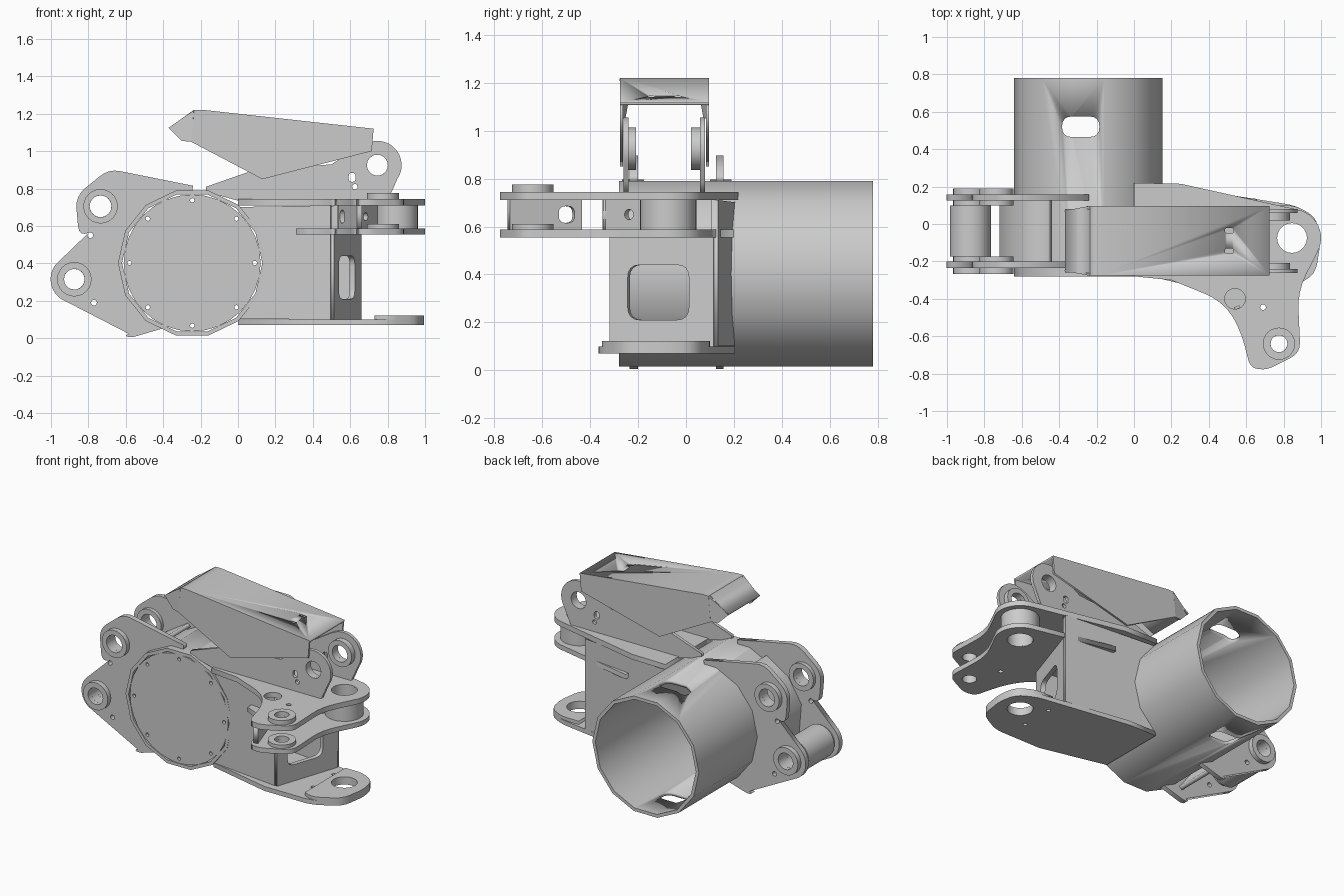
import bpy, bmesh
from math import sin, cos, pi, radians, atan2, hypot
from mathutils import Vector

if "Cube" in bpy.data.objects:
    bpy.data.objects.remove(bpy.data.objects["Cube"])


def arc(x, y, r, a0, a1, n=12):
    return [(x + r * cos(radians(a0 + (a1 - a0) * i / n)),
             y + r * sin(radians(a0 + (a1 - a0) * i / n))) for i in range(n + 1)]


def circ(x, y, r, n=20):
    return arc(x, y, r, 0, 360, n)[:-1]


def rnd(pts):
    """Outline whose corners (x, y, cut) are rounded; cut is optional."""
    out = []
    for i, p in enumerate(pts):
        if len(p) == 2:
            out.append(p)
            continue
        c = Vector(p[:2])
        a = c + (Vector(pts[i - 1][:2]) - c).normalized() * p[2]
        b = c + (Vector(pts[(i + 1) % len(pts)][:2]) - c).normalized() * p[2]
        for k in range(5):
            t = k / 4
            out.append(tuple(a * (1 - t) ** 2 + c * 2 * t * (1 - t) + b * t * t))
    return out


def slot(x, y, w, h, c):
    return rnd([(x - w, y - h, c), (x + w, y - h, c), (x + w, y + h, c), (x - w, y + h, c)])


def plate(name, loops, t, loc=(0, 0, 0), rot=(0, 0, 0)):
    """Flat plate of thickness t; the first loop is the outline, the rest are holes."""
    cu = bpy.data.curves.new(name, 'CURVE')
    cu.dimensions, cu.fill_mode, cu.extrude = '2D', 'BOTH', t / 2
    for loop in loops:
        s = cu.splines.new('POLY')
        s.points.add(len(loop) - 1)
        for p, q in zip(s.points, loop):
            p.co = (q[0], q[1], 0, 1)
        s.use_cyclic_u = True
    ob = bpy.data.objects.new(name, cu)
    bpy.context.collection.objects.link(ob)
    ob.location, ob.rotation_euler = loc, rot
    bpy.ops.object.select_all(action='DESELECT')
    ob.select_set(True)
    bpy.context.view_layer.objects.active = ob
    bpy.ops.object.convert(target='MESH')
    ob = bpy.context.object
    bm = bmesh.new()
    bm.from_mesh(ob.data)
    bmesh.ops.remove_doubles(bm, verts=bm.verts, dist=1e-4)
    bmesh.ops.recalc_face_normals(bm, faces=bm.faces)
    bm.to_mesh(ob.data)
    bm.free()
    return ob


def flat(name, loops, z0, z1):
    return plate(name, loops, z1 - z0, (0, 0, (z0 + z1) / 2))


def upright(name, loops, y0, y1):
    return plate(name, loops, y1 - y0, (0, (y0 + y1) / 2, 0), (pi / 2, 0, 0))


def wall(name, a, b, loops, t=0.03):
    """Upright plate along the plan line a-b, drawn as (distance from a, z)."""
    return plate(name, loops, t, (a[0], a[1], 0), (pi / 2, 0, atan2(b[1] - a[1], b[0] - a[0])))


def ring(fn, name, x, y, ro, ri, lo, hi):
    ob = fn(name, [circ(x, y, ro, 24), circ(x, y, ri, 24)], lo, hi)
    bpy.ops.object.shade_smooth_by_angle(angle=radians(35))
    return ob


def cut(ob, cutter):
    m = ob.modifiers.new('cut', 'BOOLEAN')
    m.operation, m.solver, m.object = 'DIFFERENCE', 'EXACT', cutter
    cutter.hide_render = True
    bpy.context.view_layer.objects.active = ob
    bpy.ops.object.modifier_apply(modifier=m.name)
    bpy.data.objects.remove(cutter)


# Main tube with slots through top and bottom, closed by a bolted disc
TX, TZ = -0.245, 0.402
tube = upright('main_tube', [circ(TX, TZ, 0.397, 14), circ(TX, TZ, 0.375, 14)], -0.28, 0.78)
cut(tube, flat('slot_cutter', [slot(-0.285, 0.52, 0.1, 0.055, 0.054)], -0.2, 1.0))
upright('end_disc', [circ(TX, TZ, 0.366, 32)] +
        [circ(*p, 0.012, 8) for p in circ(TX, TZ, 0.335, 8)], -0.277, -0.255)

# Left bracket: two cheek plates with bosses, folded web and roller
cheek = rnd([(-0.24, 0.815), (-0.69, 0.905, 0.06), (-0.87, 0.76, 0.07), (-0.85, 0.54, 0.06)]) + \
    arc(-0.875, 0.315, 0.127, 140, 235) + rnd([(-0.62, 0.015, 0.04), (-0.57, 0.003, 0.02), (-0.41, 0.05)]) + \
    arc(TX, TZ, 0.383, 245, 90, 14)
PINS = [(-0.735, 0.705, 0.058), (-0.875, 0.315, 0.055)]
for side, y0, y1, b0, b1 in (('back', 0.125, 0.157, 0.1, 0.19), ('front', -0.235, -0.2, -0.268, -0.175)):
    upright('cheek_plate_' + side, [cheek] + [circ(*p) for p in PINS] +
            [circ(-0.79, 0.55, 0.016, 8), circ(-0.77, 0.19, 0.016, 8)], y0, y1)
    for x, z, r in PINS:
        ring(upright, 'cheek_boss_' + side, x, z, 0.092, r, b0, b1)
upright('cheek_web', [[(-0.46, 0.77), (-0.62, 0.67), (-0.72, 0.51), (-0.70, 0.26), (-0.55, 0.07),
                       (-0.53, 0.09), (-0.67, 0.27), (-0.69, 0.50), (-0.60, 0.65), (-0.44, 0.75)]], -0.2, 0.125)
roller = ring(upright, 'roller', -0.875, 0.315, 0.11, 0.055, -0.175, 0.1)
bev = roller.modifiers.new('round', 'BEVEL')
bev.width, bev.segments = 0.02, 2

# Box arm: side walls meeting the tube, slanted end plate with window
side_wall = arc(TX, TZ, 0.385, -51, 51, 8)
wall('arm_wall_front', (0, -0.25), (0.5, -0.305),
     [side_wall + [(0.5, 0.71), (0.5, 0.1)]])
wall('arm_wall_back', (0, 0.19), (0.65, 0.12), [side_wall + [(0.66, 0.71), (0.66, 0.1)]])
wall('arm_end_plate', (0.5, -0.315), (0.645, 0.12),
     [[(0, 0.1), (0.459, 0.1), (0.459, 0.565), (0, 0.565)], slot(0.215, 0.325, 0.135, 0.115, 0.055)])

# Swing bracket: upper and lower horizontal plates
lug = arc(0.845, -0.075, 0.155, 80, -30)
horn = [(0.875, -0.36, 0.1), (0.89, -0.69, 0.06), (0.69, -0.79, 0.06), (0.62, -0.76, 0.03),
        (0.565, -0.55, 0.1), (0.47, -0.41, 0.1)]
SWING = [circ(0.845, -0.075, 0.08), circ(0.775, -0.64, 0.045), circ(0.69, -0.445, 0.016, 8)]
top_plate = [(0.0, 0.22)] + [(0.25, 0.215)] + lug + rnd([lug[-1]] + horn + [(0.2, -0.3), (0.0, -0.28)])[1:]
low_plate = [(0.31, 0.2)] + lug + rnd([lug[-1]] + horn + [(0.31, -0.34)])[1:]
flat('swing_plate_upper', [top_plate] + SWING + [circ(0.54, -0.4, 0.055)], 0.71, 0.745)
flat('swing_plate_lower', [low_plate] + SWING, 0.555, 0.587)
ring(flat, 'swing_barrel', 0.845, -0.075, 0.118, 0.08, 0.56, 0.74)
ring(flat, 'horn_boss_upper', 0.775, -0.64, 0.086, 0.045, 0.71, 0.775)
ring(flat, 'horn_boss_lower', 0.775, -0.64, 0.086, 0.045, 0.56, 0.61)


def web(name, a, b, holes=()):
    n = hypot(b[0] - a[0], b[1] - a[1])
    wall(name, a, b, [[(0, 0.58), (n, 0.58), (n, 0.715), (0, 0.715)]] + list(holes))


web('swing_web_inner', (0.60, -0.34), (0.74, -0.12), [circ(0.13, 0.65, 0.022, 12)])
web('swing_web_front', (0.53, -0.33), (0.62, -0.33))
web('swing_web_horn', (0.65, -0.74), (0.55, -0.44), [slot(0.25, 0.65, 0.035, 0.035, 0.03)])

# Bottom plate with thicker pad round the pin hole
pad_end = [(0.80, -0.365, 0.06), (0.97, -0.27, 0.06), (1.0, -0.08, 0.06), (0.97, 0.04, 0.05), (0.86, 0.1, 0.05)]
HOLES = [circ(0.845, -0.075, 0.08), circ(0.70, -0.2, 0.014, 8), circ(0.70, 0.02, 0.014, 8)]
flat('bottom_plate', [rnd([(0.0, -0.26), (0.45, -0.365)] + pad_end + [(0.2, 0.205), (0.0, 0.205)])] + HOLES, 0.07, 0.1)
flat('bottom_pad', [rnd([(0.73, -0.33)] + pad_end + [(0.73, 0.1)])] + [HOLES[0]], 0.1, 0.122)

# Top lugs with inner bosses
ear = [(-0.17, 0.782), (-0.17, 0.81), (0.06, 0.89), (0.5, 0.93), (0.66, 1.03)] + \
    arc(0.745, 0.925, 0.13, 110, -35) + [(0.825, 0.79), (0.80, 0.74), (0.0, 0.735)]
for side, y0, y1, b0, b1 in (('front', -0.262, -0.24, -0.245, -0.208), ('back', 0.058, 0.08, 0.02, 0.065)):
    upright('top_lug_' + side, [ear, circ(0.745, 0.925, 0.056),
                                slot(0.61, 0.86, 0.018, 0.024, 0.017), circ(0.625, 0.81, 0.015, 8)], y0, y1)
    ring(upright, 'lug_boss_' + side, 0.745, 0.925, 0.088, 0.056, b0, b1)

# Cover: folded channel, open below, with tapered end flaps
top = upright('cover_top', [[(-0.235, 1.221), (-0.19, 1.221), (0.725, 1.12), (0.725, 1.108),
                             (-0.19, 1.208), (-0.235, 1.208)]], -0.276, 0.096)
for y in (-0.035, -0.145):
    cut(top, flat('bolt_cutter', [slot(0.51, y, 0.023, 0.014, 0.012)], 1.0, 1.3))
upright('cover_end_flap', [[(-0.235, 1.221), (-0.37, 1.125), (-0.362, 1.115), (-0.235, 1.207)]], -0.26, 0.08)
for side, y, inward in (('front', -0.27, 0.025), ('back', 0.09, -0.025)):
    upright('cover_side_' + side, [[(-0.235, 1.221), (-0.19, 1.221), (0.725, 1.12), (0.715, 1.0),
                                    (0.13, 0.85), (-0.25, 1.05)]], y - 0.006, y + 0.006)
    wall('cover_flap_' + side, (-0.37, y + inward), (-0.24, y),
         [[(0, 1.125), (0.07, 1.055), (0.125, 1.05), (0.137, 1.218)]], 0.012)
